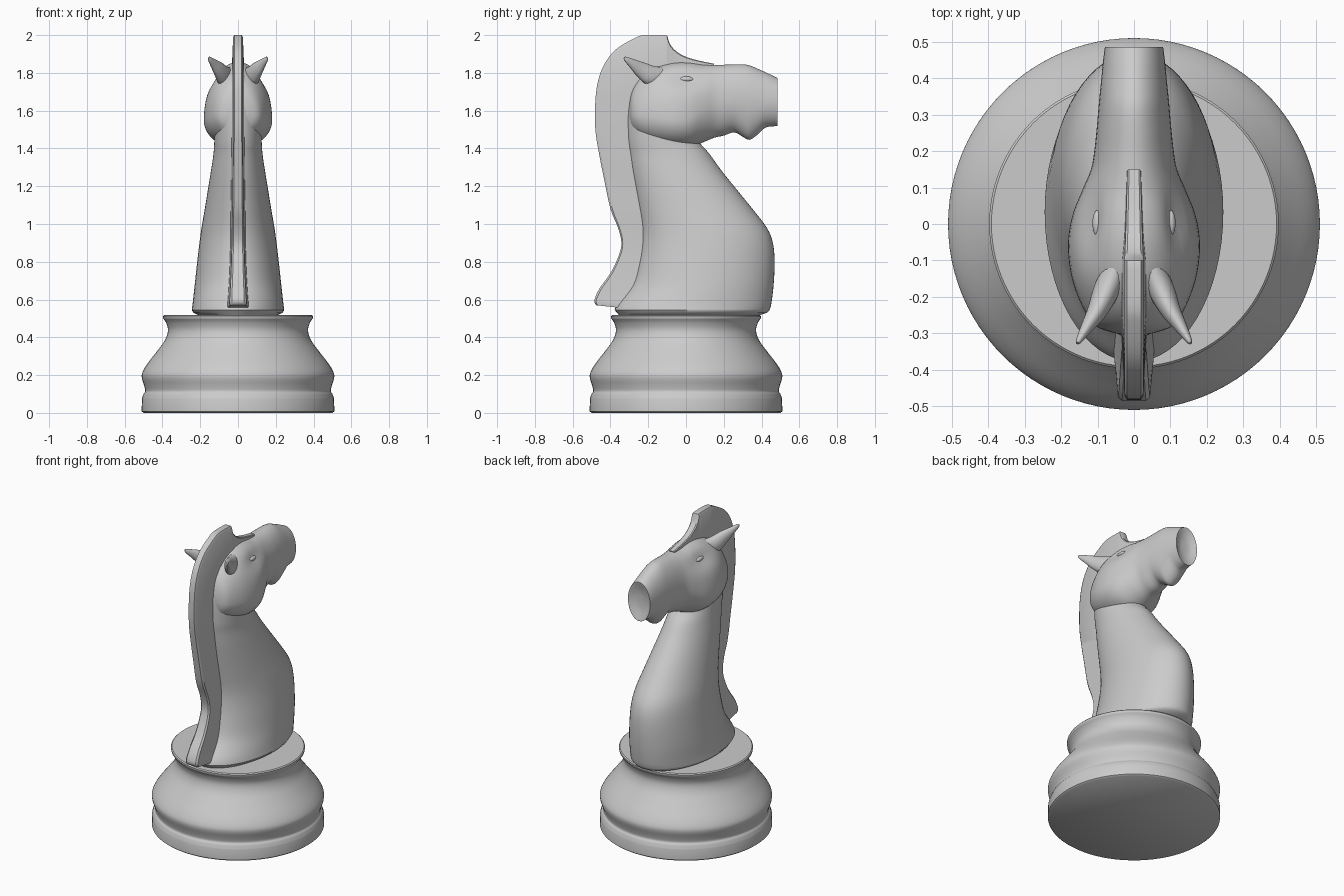
import bpy, bmesh, math
from mathutils import Vector

TAU = 2 * math.pi


def spline(rows, n):
    """Catmull-Rom interpolation of tuples, n steps per span."""
    out = []
    for i in range(len(rows) - 1):
        a, b, c, d = (rows[max(0, min(len(rows) - 1, i + k))] for k in (-1, 0, 1, 2))
        for s in range(n):
            t = s / n
            out.append(tuple(q + 0.5 * t * (r - p + t * (2 * p - 5 * q + 4 * r - u + t * (3 * (q - r) + u - p)))
                             for p, q, r, u in zip(a, b, c, d)))
    return out + [rows[-1]]


def loft(name, rings, angle=40):
    """Skin closed rings, cap both ends, smooth by angle."""
    bm = bmesh.new()
    vs = [[bm.verts.new(p) for p in r] for r in rings]
    n = len(vs[0])
    for a, b in zip(vs, vs[1:]):
        for i in range(n):
            j = (i + 1) % n
            bm.faces.new((a[i], a[j], b[j], b[i]))
    bm.faces.new(vs[0])
    bm.faces.new(vs[-1])
    bmesh.ops.recalc_face_normals(bm, faces=bm.faces)
    for f in bm.faces:
        f.smooth = True
    for e in bm.edges:
        e.smooth = e.calc_face_angle(0) < math.radians(angle)
    me = bpy.data.meshes.new(name)
    bm.to_mesh(me)
    bm.free()
    ob = bpy.data.objects.new(name, me)
    bpy.context.collection.objects.link(ob)
    return ob


def ellipse(z, y0, y1, w, n=64):
    """Horizontal section."""
    c, r = (y0 + y1) / 2, (y1 - y0) / 2
    return [(w * math.cos(TAU * i / n), c + r * math.sin(TAU * i / n), z) for i in range(n)]


# turned base
curve = spline([(0.509, 0.075), (0.5, 0.1), (0.491, 0.115), (0.497, 0.145), (0.509, 0.185), (0.506, 0.215),
                (0.48, 0.26), (0.43, 0.325), (0.387, 0.385), (0.371, 0.435), (0.38, 0.475), (0.396, 0.5)], 4)
profile = [(0.5, 0), (0.51, 0.008)] + curve + [(0.397, 0.512), (0.391, 0.518)]
loft("base", [ellipse(z, -r, r, r, 96) for r, z in profile])

# neck and chest: z, back y, front y, half width
neck = [(0.545, -0.378, 0.443, 0.245), (0.58, -0.36, 0.452, 0.24), (0.68, -0.285, 0.464, 0.229),
        (0.8, -0.25, 0.469, 0.216), (0.9, -0.235, 0.46, 0.204), (0.98, -0.235, 0.428, 0.193),
        (1.08, -0.25, 0.352, 0.176), (1.27, -0.285, 0.198, 0.145), (1.37, -0.3, 0.125, 0.13),
        (1.45, -0.31, 0.06, 0.125), (1.6, -0.31, 0.0, 0.12), (1.72, -0.28, -0.03, 0.1), (1.79, -0.24, -0.08, 0.05)]
rows = [(0.512, -0.35, 0.37, 0.2), (0.53, -0.365, 0.43, 0.236)] + spline(neck, 5)
loft("neck", [ellipse(*r) for r in rows])


# head: y, bottom z, widest z, top z, half width
def head_ring(y, zb, zm, zt, w, n=56):
    ring = []
    for i in range(n):
        c, s = math.cos(TAU * i / n), math.sin(TAU * i / n)
        z = zm + s * ((zt - zm) if s > 0 else (zm - zb))
        dent = 0.17 * math.exp(-(y / 0.09) ** 2 - ((z - 1.77) / 0.045) ** 2)
        ring.append((w * c * (1 - dent), y, z))
    return ring


head = [(-0.3, 1.54, 1.59, 1.65, 0.05), (-0.28, 1.49, 1.58, 1.72, 0.105), (-0.23, 1.445, 1.57, 1.785, 0.14),
        (-0.15, 1.415, 1.56, 1.835, 0.17), (-0.06, 1.402, 1.55, 1.856, 0.181), (0.02, 1.405, 1.56, 1.855, 0.17),
        (0.09, 1.432, 1.6, 1.845, 0.143), (0.15, 1.457, 1.63, 1.843, 0.118), (0.2, 1.468, 1.64, 1.843, 0.109),
        (0.255, 1.485, 1.65, 1.845, 0.103), (0.3, 1.462, 1.65, 1.845, 0.099), (0.335, 1.446, 1.65, 1.84, 0.096),
        (0.375, 1.47, 1.65, 1.824, 0.092), (0.415, 1.507, 1.645, 1.806, 0.088), (0.445, 1.516, 1.645, 1.792, 0.085),
        (0.485, 1.518, 1.645, 1.772, 0.08)]
rows = spline(head, 4)
rows += [(0.483, 1.53, 1.645, 1.76, 0.073), (0.47, 1.56, 1.645, 1.73, 0.055), (0.464, 1.61, 1.645, 1.68, 0.025)]
loft("head", [head_ring(*r) for r in rows])

# mane: outer y, outer z, inner y, inner z, half width
mane = [[(0.15, 1.848, 0.12, 1.8, 0.018), (0.04, 1.872, 0.03, 1.8, 0.021), (-0.03, 1.9, -0.04, 1.8, 0.023),
         (-0.08, 1.945, -0.08, 1.8, 0.025), (-0.1, 1.998, -0.1, 1.8, 0.026)],
        [(-0.105, 2.0, -0.105, 1.8, 0.026), (-0.22, 2.0, -0.15, 1.79, 0.026), (-0.28, 1.98, -0.18, 1.77, 0.026),
         (-0.37, 1.925, -0.22, 1.74, 0.026), (-0.43, 1.85, -0.25, 1.7, 0.026), (-0.465, 1.76, -0.27, 1.65, 0.026),
         (-0.48, 1.65, -0.28, 1.58, 0.026), (-0.48, 1.5, -0.285, 1.47, 0.026), (-0.46, 1.37, -0.28, 1.34, 0.027),
         (-0.43, 1.22, -0.26, 1.2, 0.028), (-0.4, 1.08, -0.23, 1.06, 0.03), (-0.36, 0.98, -0.21, 0.95, 0.031),
         (-0.342, 0.9, -0.22, 0.87, 0.032), (-0.357, 0.83, -0.23, 0.79, 0.034), (-0.4, 0.74, -0.25, 0.7, 0.037),
         (-0.46, 0.655, -0.29, 0.62, 0.041), (-0.485, 0.595, -0.33, 0.575, 0.044),
         (-0.475, 0.57, -0.34, 0.555, 0.043)]]
rings = []
for y0, z0, y1, z1, w in spline(mane[0], 4) + spline(mane[1], 4):
    yb, zb = y0 + 0.06 * (y1 - y0), z0 + 0.06 * (z1 - z0)
    rings.append([(-0.75 * w, y0, z0), (0.75 * w, y0, z0), (w, yb, zb),
                  (1.3 * w, y1, z1), (-1.3 * w, y1, z1), (-w, yb, zb)])
loft("mane", rings, 30)

# ears and eyes on both sides
ear = [(0.04, -0.1, 1.78, 0.03, 0.055), (0.075, -0.18, 1.785, 0.036, 0.055), (0.102, -0.24, 1.818, 0.027, 0.042),
       (0.13, -0.285, 1.85, 0.017, 0.025), (0.15, -0.318, 1.873, 0.009, 0.013), (0.155, -0.327, 1.88, 0.004, 0.006)]
for side, label in ((1, "right"), (-1, "left")):
    d = Vector((side * 0.1, -0.17, 0.1)).normalized()
    u = d.cross(Vector((0, 0, 1))).normalized()
    v = u.cross(d)
    loft(label + "_ear", [[Vector((side * x, y, z)) + u * a * math.cos(TAU * i / 20) + v * b * math.sin(TAU * i / 20)
                           for i in range(20)] for x, y, z, a, b in spline(ear, 4)])
    rings = []
    for k in range(1, 12):
        t = math.pi * k / 12
        r = math.sin(t)
        rings.append([(side * 0.1 + 0.014 * r * math.cos(TAU * i / 16), 0.002 - 0.036 * math.cos(t),
                       1.767 + 0.014 * r * math.sin(TAU * i / 16)) for i in range(16)])
    loft(label + "_eye", rings)
